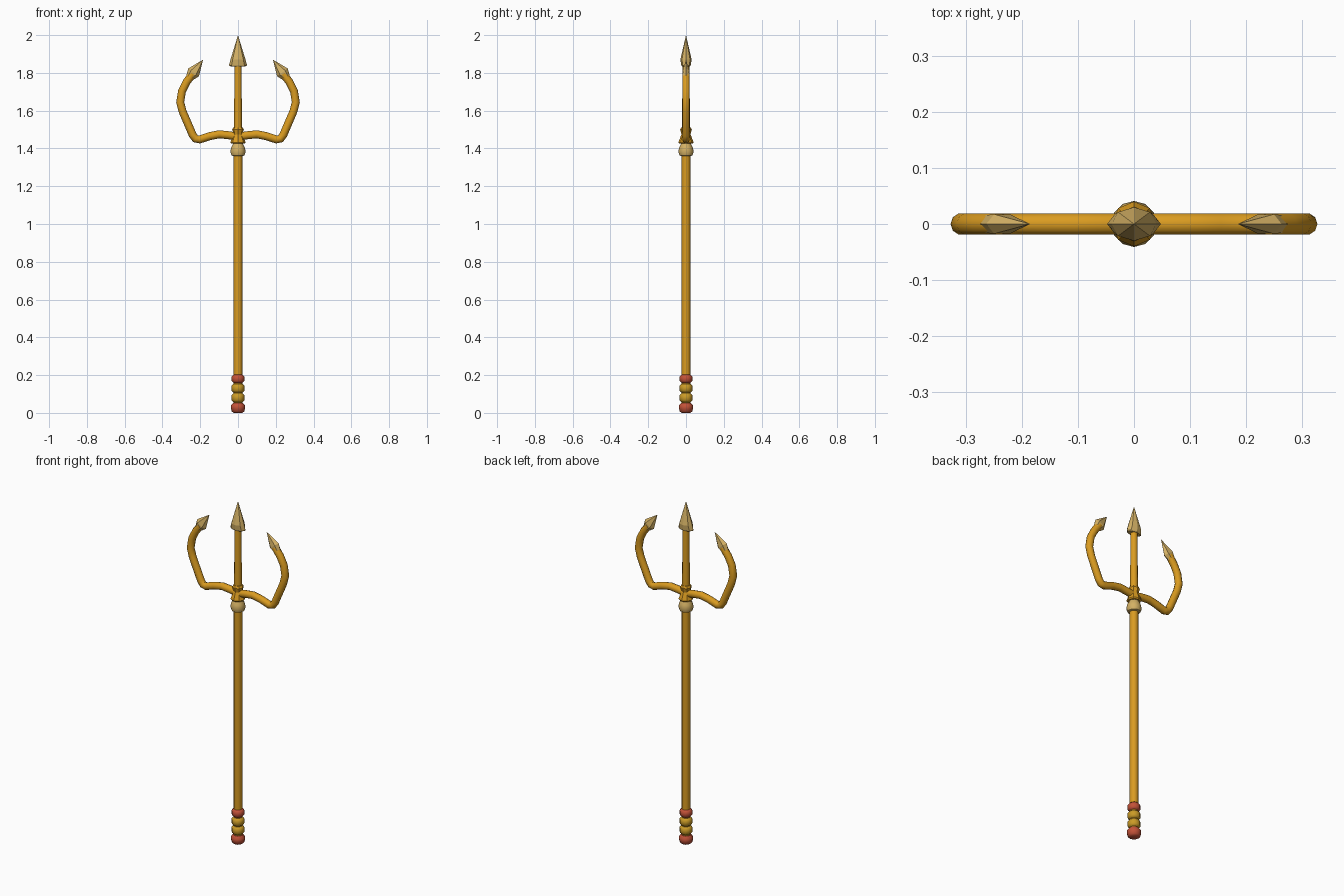
import bpy, bmesh, math
from mathutils import Vector

if "Cube" in bpy.data.objects:
    bpy.data.objects.remove(bpy.data.objects["Cube"])


def material(name, rgb):
    m = bpy.data.materials.new(name)
    m.diffuse_color = (*rgb, 1)
    m.use_nodes = True
    m.node_tree.nodes["Principled BSDF"].inputs["Base Color"].default_value = m.diffuse_color
    return m


GOLD = material("gold", (0.70, 0.33, 0.015))
OLD_GOLD = material("old gold", (0.60, 0.33, 0.02))
PALE = material("pale gold", (0.66, 0.44, 0.13))
RED = material("red", (0.55, 0.085, 0.04))


def loft(name, rings, mat, smooth=None):
    """Skin a list of equal-length point rings and cap both ends."""
    bm = bmesh.new()
    vs = [[bm.verts.new(p) for p in r] for r in rings]
    n = len(vs[0])
    for a, b in zip(vs, vs[1:]):
        for i in range(n):
            j = (i + 1) % n
            bm.faces.new((a[i], a[j], b[j], b[i]))
    bm.faces.new(vs[0][::-1])
    bm.faces.new(vs[-1])
    bmesh.ops.remove_doubles(bm, verts=bm.verts, dist=1e-5)
    bmesh.ops.recalc_face_normals(bm, faces=bm.faces)
    me = bpy.data.meshes.new(name)
    bm.to_mesh(me)
    bm.free()
    me.materials.append(mat)
    ob = bpy.data.objects.new(name, me)
    bpy.context.collection.objects.link(ob)
    if smooth:
        bpy.ops.object.select_all(action='DESELECT')
        ob.select_set(True)
        bpy.context.view_layer.objects.active = ob
        bpy.ops.object.shade_smooth_by_angle(angle=math.radians(smooth))
    return ob


def ring(centre, axis, rx, ry, n):
    """Ellipse across an axis lying in the XZ plane; ry runs along Y."""
    axis = Vector(axis).normalized()
    side = Vector((axis.z, 0, -axis.x))
    c = Vector(centre)
    return [c + side * rx * math.cos(t) + Vector((0, ry * math.sin(t), 0))
            for t in (2 * math.pi * i / n for i in range(n))]


def turned(name, profile, mat, n=12, smooth=46):
    return loft(name, [ring((0, 0, z), (0, 0, 1), r, r, n) for r, z in profile], mat, smooth)


def band(name, z0, z1, r, mat):
    b = 0.011
    turned(name, [(r - b, z0), (r, z0 + b), (r, z1 - b), (r - b, z1)], mat)


def spear(name, base, axis, rows, mat, n):
    """Faceted blade: rows of (distance along axis, half width, half depth)."""
    ax = Vector(axis).normalized()
    loft(name, [ring(Vector(base) + ax * d, ax, w, t, n) for d, w, t in rows], mat)


# Shaft and middle prong
turned("shaft", [(0.023, 0.02), (0.023, 1.40)], GOLD)
turned("middle_prong", [(0.021, 1.40), (0.019, 1.86)], GOLD)

# Grip bands at the foot
turned("foot_cap", [(0.022, 0.0), (0.033, 0.007), (0.038, 0.025), (0.038, 0.038), (0.027, 0.052)], RED)
band("lower_grip_band", 0.056, 0.104, 0.034, OLD_GOLD)
band("upper_grip_band", 0.107, 0.154, 0.034, OLD_GOLD)
band("grip_top_band", 0.158, 0.203, 0.034, RED)

# Collar below the fork and waisted socket
turned("collar", [(0.026, 1.36), (0.034, 1.363), (0.041, 1.382), (0.036, 1.405), (0.026, 1.425)], PALE)
turned("fork_socket", [(0.036, 1.425), (0.040, 1.432), (0.024, 1.475), (0.031, 1.50), (0.025, 1.512)],
       GOLD, 8, 25)

# Curved side prongs with bladed tips
PATH = [(0.0, 1.462), (0.05, 1.470), (0.10, 1.475), (0.15, 1.465), (0.205, 1.447), (0.225, 1.451),
        (0.240, 1.472), (0.293, 1.595), (0.306, 1.645), (0.296, 1.705), (0.272, 1.752), (0.240, 1.795)]
for s, label in ((-1, "left"), (1, "right")):
    pts = [Vector((s * x, 0, z)) for x, z in PATH]
    rings = []
    for i, p in enumerate(pts):
        d = (pts[min(i + 1, len(pts) - 1)] - pts[max(i - 1, 0)]).normalized()
        rings.append(ring(p, d, 0.021, 0.020, 10))
    loft(label + "_prong", rings, GOLD, 46)
    spear(label + "_blade", (s * 0.258, 0, 1.772), (s * -0.073, 0, 0.098),
          [(0, 0.020, 0.018), (0.038, 0.035, 0.020), (0.122, 0, 0)], PALE, 6)

# Middle arrowhead
spear("middle_blade", (0, 0, 1.835), (0, 0, 1),
      [(0, 0.040, 0.022), (0.005, 0.048, 0.025), (0.035, 0.040, 0.030), (0.165, 0, 0)], PALE, 8)
